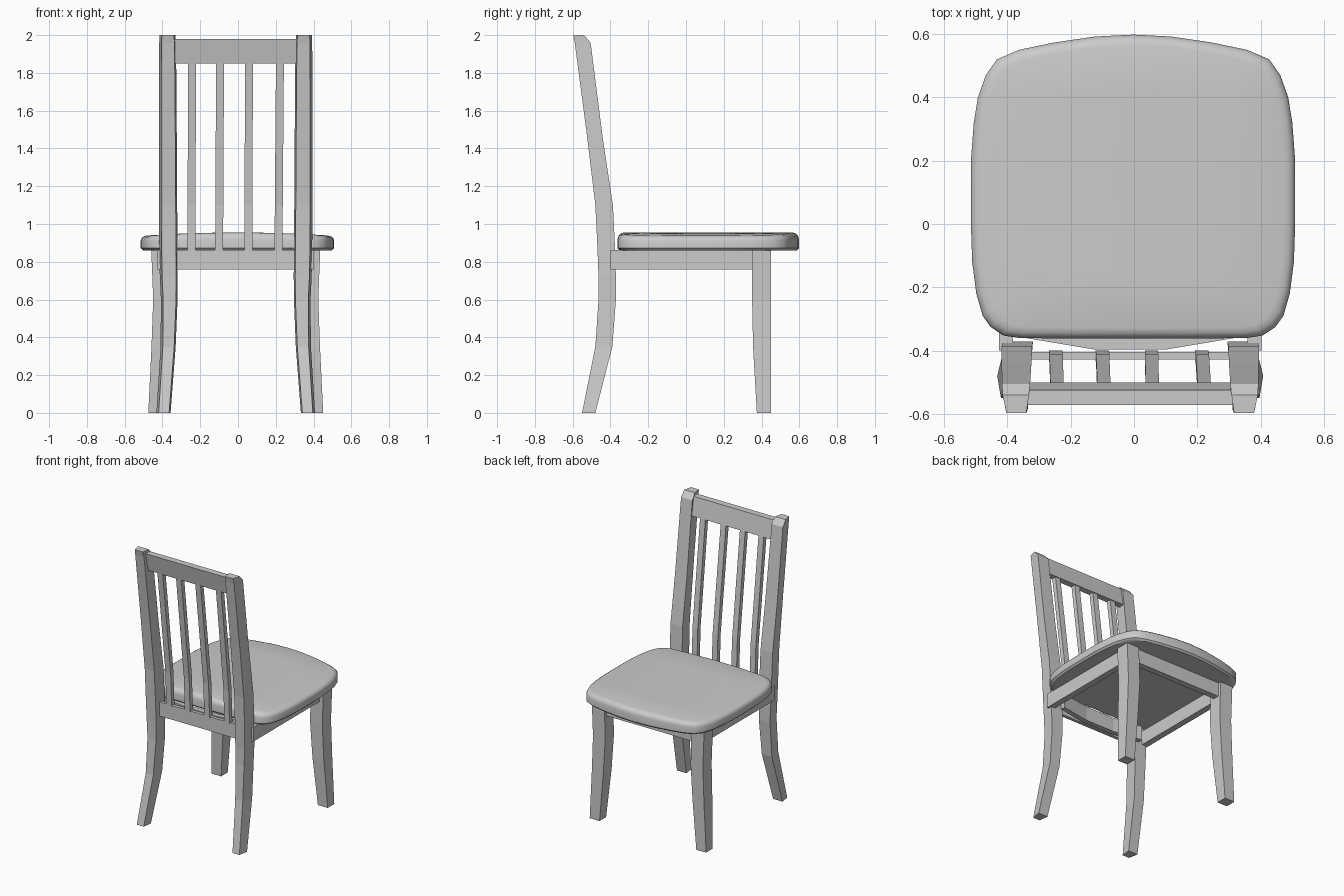
import bpy

if "Cube" in bpy.data.objects:
    bpy.data.objects.remove(bpy.data.objects["Cube"])

CX = -0.012  # frame centre line


def make(name, verts, faces, x=0.0, mirror=False, smooth=None):
    me = bpy.data.meshes.new(name)
    me.from_pydata(verts, [], faces)
    ob = bpy.data.objects.new(name, me)
    bpy.context.collection.objects.link(ob)
    ob.location.x = x
    if mirror:
        ob.modifiers.new("Mirror", 'MIRROR')
    bpy.ops.object.select_all(action='DESELECT')
    ob.select_set(True)
    bpy.context.view_layer.objects.active = ob
    bpy.ops.object.mode_set(mode='EDIT')
    bpy.ops.mesh.select_all(action='SELECT')
    bpy.ops.mesh.normals_make_consistent(inside=False)
    bpy.ops.object.mode_set(mode='OBJECT')
    if smooth:
        bpy.ops.object.shade_smooth_by_angle(angle=smooth)
    return ob


def loft(name, rings, **kw):
    n = len(rings[0])
    verts = [v for r in rings for v in r]
    faces = [tuple(range(n)), tuple(range(len(verts) - n, len(verts)))]
    for i in range(len(rings) - 1):
        for j in range(n):
            k = (j + 1) % n
            faces.append((i * n + j, i * n + k, (i + 1) * n + k, (i + 1) * n + j))
    return make(name, verts, faces, **kw)


def bar(name, x0, x1, profile, **kw):
    """Extrude a (y, z) profile along x."""
    return loft(name, [[(x, y, z) for y, z in profile] for x in (x0, x1)], **kw)


def rect(y0, y1, z0, z1):
    return [(y0, z0), (y1, z0), (y1, z1), (y0, z1)]


# Seat: rounded outline lofted through (scale, height, dome) rings
half = [(0, .598), (.12, .592), (.25, .573), (.36, .55), (.43, .52), (.465, .47),
        (.49, .4), (.503, .32), (.512, .2), (.512, 0), (.508, -.12), (.495, -.22),
        (.475, -.29), (.45, -.325), (.41, -.352), (.36, -.36), (.18, -.362), (0, -.362)]
outline = half + [(-x, y) for x, y in half[-2:0:-1]]
rings = []
for s, z, d in [(.975, .86, 0), (1, .872, 0), (1, .912, .008), (.99, .926, .012),
                (.965, .934, .016), (.93, .937, .018), (.6, .937, .018), (.25, .937, .018)]:
    rings.append([(x * s, .12 + (y - .12) * s, z + d * (1 - (x * s / .512) ** 2))
                  for x, y in outline])
loft("seat", rings, x=-.003, smooth=0.7)

# Back posts: (z, back y, front y, inner x, outer x)
post = [(0, -.55, -.48, .345, .42), (.35, -.48, -.39, .318, .398),
        (.6, -.463, -.371, .308, .396), (.72, -.463, -.371, .307, .402),
        (.9, -.47, -.377, .308, .405), (1.1, -.48, -.387, .31, .406),
        (1.45, -.522, -.44, .312, .406), (1.96, -.589, -.505, .316, .405),
        (2.0, -.597, -.54, .32, .403)]
loft("back_post", [[(xi + .008, yb, z), (xo - .012, yb, z), (xo, yf, z), (xi, yf, z)]
                   for z, yb, yf, xi, xo in post], x=CX, mirror=True)

# Front legs, flaring towards the floor
leg = [(0, .375, .45, .385, .463), (.35, .355, .45, .355, .446),
       (.6, .35, .45, .34, .437), (.86, .35, .45, .347, .447)]
loft("front_leg", [[(xi, y0, z), (xo, y0, z), (xo, y1, z), (xi, y1, z)]
                   for z, y0, y1, xi, xo in leg], x=CX, mirror=True)

# Aprons under the seat
bar("side_apron", .37, .415, rect(-.4, .37, .76, .862), x=CX, mirror=True)
bar("front_apron", -.36, .36, rect(.385, .43, .76, .862), x=CX)
bow = [(-.33, -.36), (-.115, -.396), (.115, -.396), (.33, -.36)]
loft("rear_apron", [[(x, y, .76), (x, y + .035, .76), (x, y + .035, .862), (x, y, .862)]
                    for x, y in bow], x=CX)

# Back rails
bar("lower_rail", -.325, .325, rect(-.428, -.405, .76, .862), x=CX)
bar("top_rail", -.33, .33, [(-.545, 1.85), (-.5, 1.85), (-.525, 1.98), (-.572, 1.98)], x=CX)

# Slats following the rake of the posts
for i, (xb, xt) in enumerate([(-.247, -.243), (-.1, -.095), (.055, .058), (.214, .222)]):
    path = [(.855, -.416, 0), (1.1, -.428, .25), (1.45, -.472, .6), (1.86, -.524, 1)]
    loft(f"slat_{i + 1}", [[(xb + (xt - xb) * t + sx * .021, y + sy * .016, z)
                            for sx, sy in ((-1, -1), (1, -1), (1, 1), (-1, 1))]
                           for z, y, t in path])
